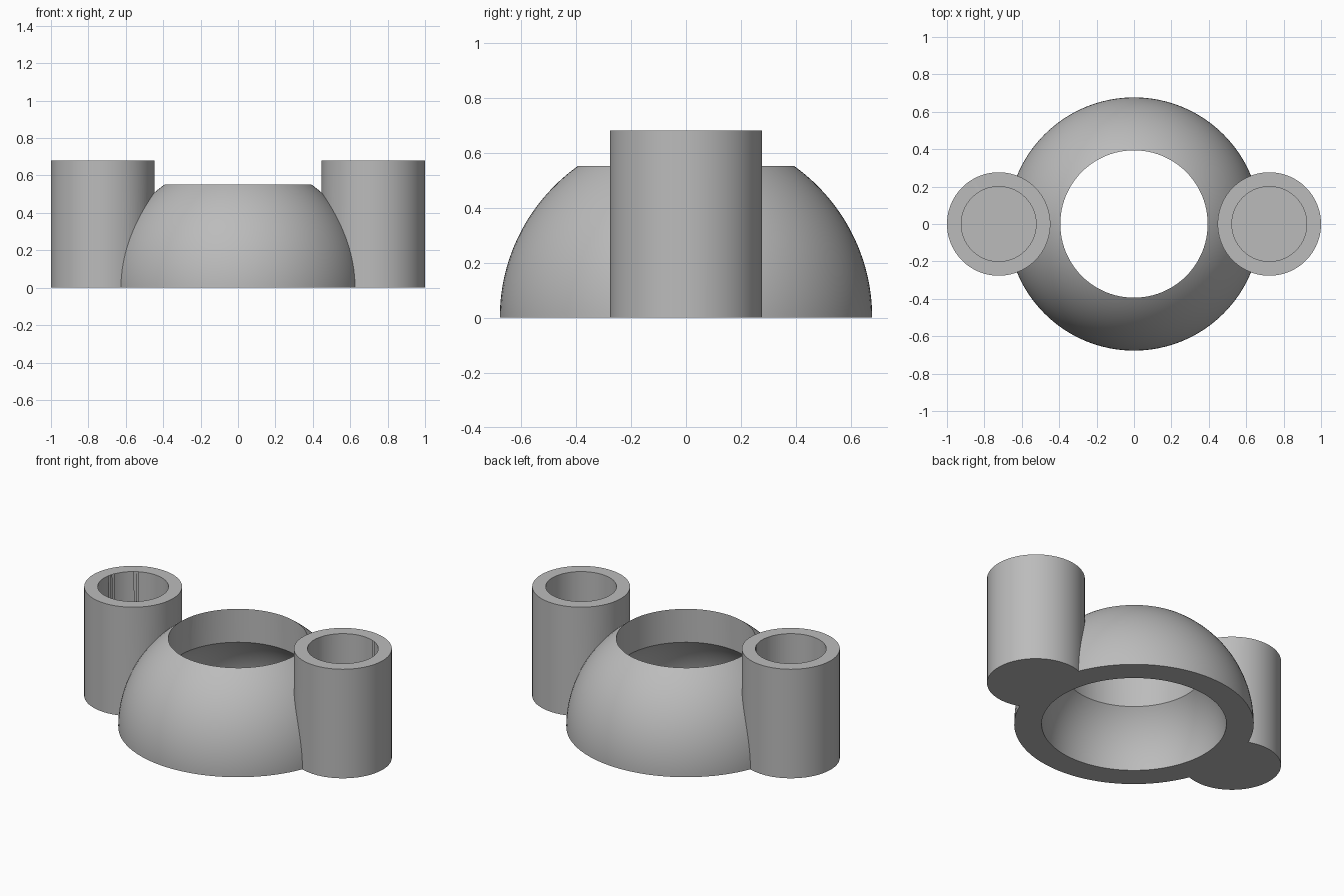
import bpy, bmesh
from math import sin, cos, pi, sqrt, acos, radians

if "Cube" in bpy.data.objects:
    bpy.data.objects.remove(bpy.data.objects["Cube"], do_unlink=True)

DOME_R, CAVITY_R, MOUTH_R = 0.677, 0.522, 0.394
TUBE_X, TUBE_R, BORE_R, TUBE_H = 0.7235, 0.2765, 0.2, 0.68
SLOT_W = 0.025
DEPTH = -0.1  # solids overshoot the floor and are trimmed flat later
SEGMENTS = 96

grey = bpy.data.materials.new("plain_grey")
grey.use_nodes = True
colour = (0.5, 0.5, 0.5, 1)
grey.diffuse_color = colour
grey.node_tree.nodes["Principled BSDF"].inputs["Base Color"].default_value = colour


def link(name, bm):
    bmesh.ops.recalc_face_normals(bm, faces=bm.faces)
    mesh = bpy.data.meshes.new(name)
    bm.to_mesh(mesh)
    bm.free()
    mesh.materials.append(grey)
    obj = bpy.data.objects.new(name, mesh)
    bpy.context.collection.objects.link(obj)
    return obj


def lathe(name, profile, x=0):
    """Revolve a closed (radius, height) profile around a vertical axis."""
    bm = bmesh.new()
    verts = [bm.verts.new((r, 0, z)) for r, z in profile]
    edges = [bm.edges.new(pair) for pair in zip(verts, verts[1:])]
    bmesh.ops.spin(bm, geom=verts + edges, cent=(0, 0, 0), axis=(0, 0, 1),
                   angle=2 * pi, steps=SEGMENTS)
    bmesh.ops.remove_doubles(bm, verts=bm.verts, dist=1e-5)
    bmesh.ops.translate(bm, verts=bm.verts, vec=(x, 0, 0))
    return link(name, bm)


def cylinder(name, radius, bottom, top, x):
    return lathe(name, [(0, bottom), (radius, bottom), (radius, top), (0, top)], x)


def box(name, low, high):
    bm = bmesh.new()
    bmesh.ops.create_cube(bm, size=1)
    for v in bm.verts:
        v.co = [(h if c > 0 else l) for c, l, h in zip(v.co, low, high)]
    return link(name, bm)


def arc(radius, top_angle, steps):
    return [(radius * cos(top_angle * i / steps), radius * sin(top_angle * i / steps))
            for i in range(steps + 1)]


def combine(target, other, operation):
    """Apply a boolean and discard the helper."""
    mod = target.modifiers.new(operation, 'BOOLEAN')
    mod.operation, mod.object, mod.solver = operation, other, 'EXACT'
    bpy.context.view_layer.objects.active = target
    bpy.ops.object.modifier_apply(modifier=mod.name)
    bpy.data.objects.remove(other, do_unlink=True)


# Domed body with a side tube on each flank
cap = arc(DOME_R, radians(70), 40)
body = lathe("domed_ring_with_side_tubes",
             [(0, DEPTH), (DOME_R, DEPTH)] + cap + [(0, cap[-1][1])])
for side in (-1, 1):
    combine(body, cylinder("side_tube", TUBE_R, DEPTH, TUBE_H, side * TUBE_X), 'UNION')

# Rounded cavity opening into a straight round mouth
hollow = arc(CAVITY_R, acos(MOUTH_R / CAVITY_R), 20)
combine(body, lathe("cavity_cutter", [(0, -0.3), (CAVITY_R, -0.3)] + hollow
                    + [(MOUTH_R, 1), (0, 1)]), 'DIFFERENCE')

# Bores through both tubes
for side in (-1, 1):
    combine(body, cylinder("bore_cutter", BORE_R, -0.3, 1, side * TUBE_X), 'DIFFERENCE')

# Clamping slot across the left tube, then the flat base
combine(body, box("slot_cutter", (0.3, -SLOT_W / 2, -0.4), (1.2, SLOT_W / 2, 1.1)), 'DIFFERENCE')
combine(body, box("base_cutter", (-2, -2, -1), (2, 2, 0)), 'DIFFERENCE')

# Smooth curved walls, crisp rims
bpy.ops.object.select_all(action='DESELECT')
body.select_set(True)
bpy.context.view_layer.objects.active = body
bpy.ops.object.shade_smooth_by_angle(angle=radians(30))
